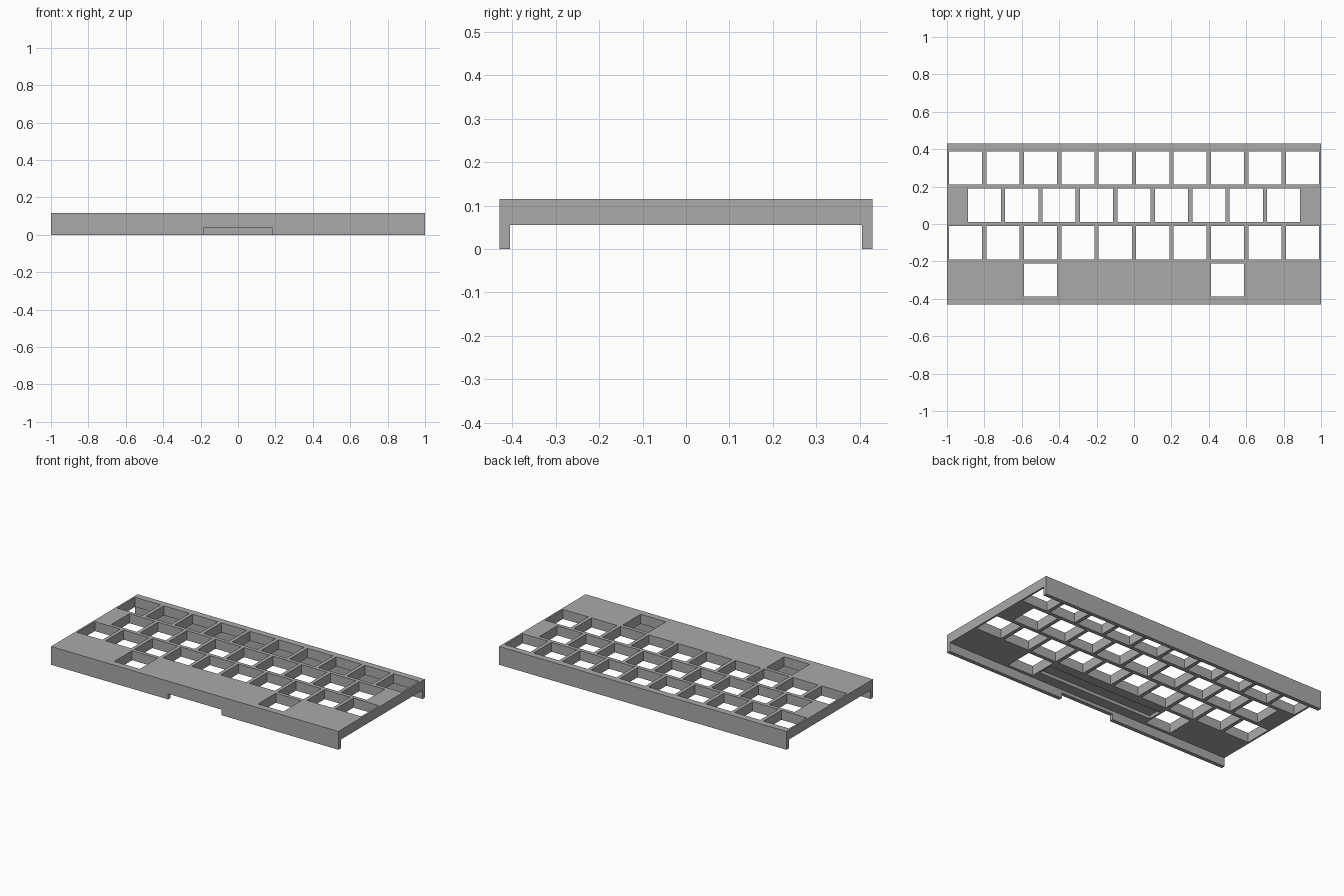
import bpy
import bmesh
from mathutils import Matrix, Vector

cube = bpy.data.objects.get("Cube")
if cube:
    bpy.data.objects.remove(cube, do_unlink=True)

HALF_X, HALF_Y, TOP = 1.0, 0.43, 0.115
PLATE_BOTTOM, RAIL = 0.055, 0.024
PITCH, HOLE = 0.2, 0.177

grey = bpy.data.materials.new("case grey")
grey.use_nodes = True
colour = (0.4, 0.4, 0.4, 1)
grey.diffuse_color = colour
grey.node_tree.nodes["Principled BSDF"].inputs["Base Color"].default_value = colour


def make_object(name, bm):
    bmesh.ops.recalc_face_normals(bm, faces=bm.faces)
    mesh = bpy.data.meshes.new(name)
    bm.to_mesh(mesh)
    bm.free()
    mesh.materials.append(grey)
    obj = bpy.data.objects.new(name, mesh)
    bpy.context.collection.objects.link(obj)
    return obj


def add_box(bm, low, high):
    low, high = Vector(low), Vector(high)
    matrix = Matrix.Translation((low + high) / 2) @ Matrix.Diagonal((*(high - low), 1))
    bmesh.ops.create_cube(bm, size=1, matrix=matrix)


# Case: channel profile swept along x, open at both ends
inner = HALF_Y - RAIL
half_profile = [(HALF_Y, TOP), (HALF_Y, 0), (inner, 0), (inner, PLATE_BOTTOM)]
profile = half_profile + [(-y, z) for y, z in reversed(half_profile)]
bm = bmesh.new()
face = bm.faces.new([bm.verts.new((-HALF_X, y, z)) for y, z in profile])
swept = bmesh.ops.extrude_face_region(bm, geom=[face])["geom"]
bmesh.ops.translate(bm, verts=[v for v in swept if isinstance(v, bmesh.types.BMVert)],
                    vec=(2 * HALF_X, 0, 0))
case = make_object("keyboard_case", bm)

# Cutter: key openings row by row, from back to front
full_row = [(i - 4.5) * PITCH for i in range(10)]
offset_row = [(i - 4) * PITCH for i in range(9)]
rows = [full_row, offset_row, full_row, [-0.5, 0.5]]
bm = bmesh.new()
h = HOLE / 2
for r, columns in enumerate(rows):
    y = (1.5 - r) * PITCH
    for x in columns:
        add_box(bm, (x - h, y - h, 0.03), (x + h, y + h, 0.2))

# Cutter: cable notch in the front rail and shallow channel under the plate
add_box(bm, (-0.185, -0.5, -0.1), (0.185, -0.36, 0.035))
add_box(bm, (-0.4, -0.34, 0.03), (0.4, -0.25, PLATE_BOTTOM + 0.02))
cutter = make_object("opening_cutter", bm)
cutter.hide_render = True

# Cut the openings, then drop the helper
cut = case.modifiers.new("openings", 'BOOLEAN')
cut.operation = 'DIFFERENCE'
cut.solver = 'EXACT'
cut.object = cutter
bpy.context.view_layer.objects.active = case
case.select_set(True)
bpy.ops.object.modifier_apply(modifier=cut.name)
bpy.data.objects.remove(cutter, do_unlink=True)
